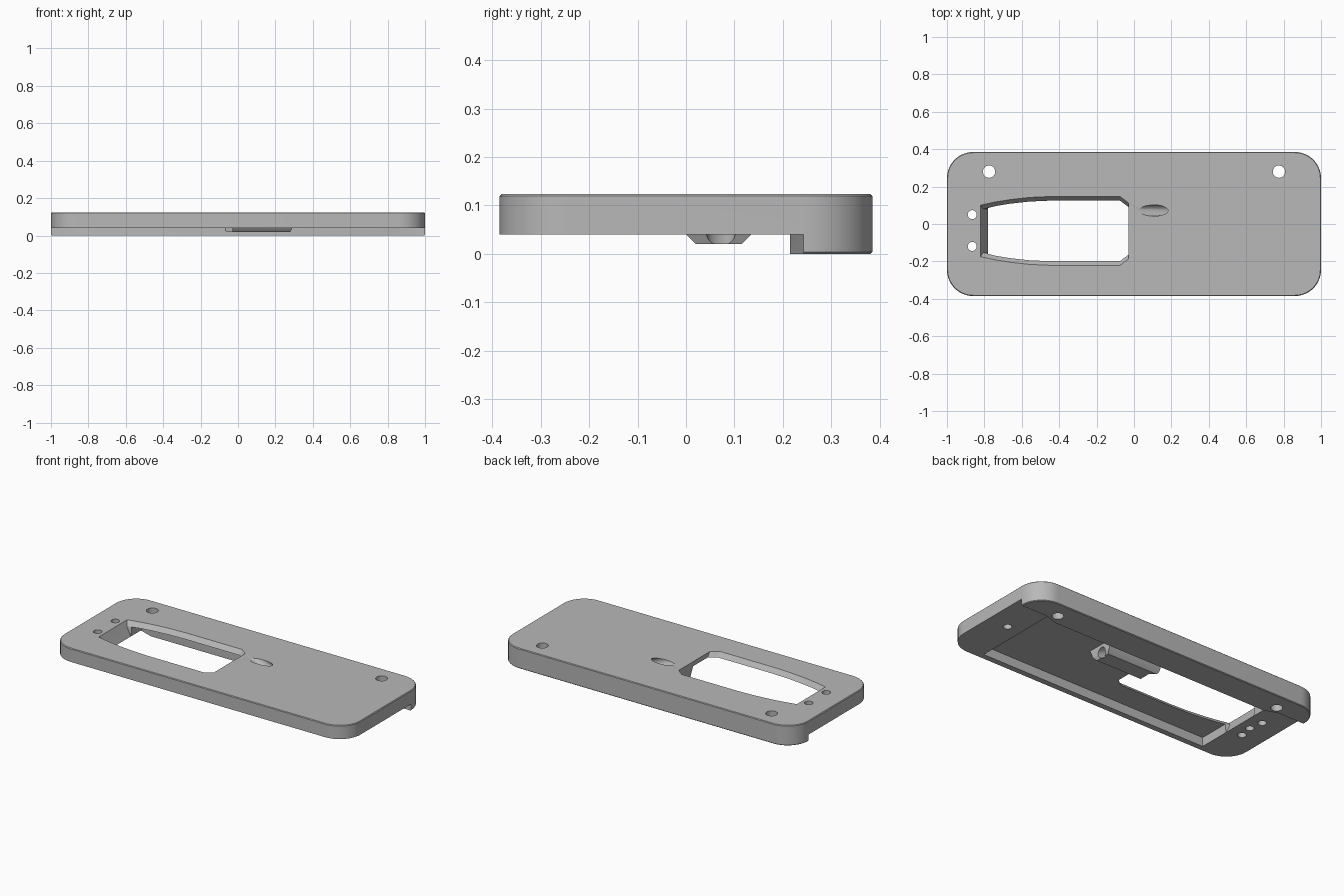
import bpy, math
from mathutils import Vector

default = bpy.data.objects.get("Cube")
if default:
    bpy.data.objects.remove(default, do_unlink=True)

grey = bpy.data.materials.new("plain grey")
grey.use_nodes = True
colour = (0.48, 0.48, 0.48, 1)
grey.diffuse_color = colour
grey.node_tree.nodes["Principled BSDF"].inputs["Base Color"].default_value = colour

TOP, UNDER, ROOF = 0.123, 0.04, 0.095


def loft(name, rings):
    """Closed solid through equal-length rings, bottom to top."""
    n = len(rings[0])
    verts = [p for ring in rings for p in ring]
    faces = [list(range(n))[::-1], list(range(len(verts) - n, len(verts)))]
    for r in range(len(rings) - 1):
        for i in range(n):
            j = (i + 1) % n
            faces.append((r * n + i, r * n + j, (r + 1) * n + j, (r + 1) * n + i))
    mesh = bpy.data.meshes.new(name)
    mesh.from_pydata(verts, [], faces)
    mesh.materials.append(grey)
    obj = bpy.data.objects.new(name, mesh)
    bpy.context.collection.objects.link(obj)
    return obj


def at(outline, z):
    return [(x, y, z) for x, y in outline]


def prism(name, outline, z0, z1):
    return loft(name, [at(outline, z0), at(outline, z1)])


def rectangle(x0, x1, y0, y1):
    return [(x0, y0), (x1, y0), (x1, y1), (x0, y1)]


def circle(x, y, r, n=32):
    return [(x + r * math.cos(i * math.tau / n), y + r * math.sin(i * math.tau / n))
            for i in range(n)]


def rounded(inset, radius=0.14, steps=12):
    """Outline of the plate with round corners."""
    pts = []
    for k, (sx, sy) in enumerate([(1, 1), (-1, 1), (-1, -1), (1, -1)]):
        cx, cy = sx * (1 - radius), sy * (0.385 - radius)
        for i in range(steps + 1):
            a = math.radians(90 * (k + i / steps))
            pts.append((cx + (radius - inset) * math.cos(a),
                        cy + (radius - inset) * math.sin(a)))
    return pts


def combine(target, tool, operation="DIFFERENCE"):
    mod = target.modifiers.new(tool.name, "BOOLEAN")
    mod.operation, mod.object, mod.solver = operation, tool, "EXACT"
    bpy.context.view_layer.objects.active = target
    bpy.ops.object.modifier_apply(modifier=mod.name)
    bpy.data.objects.remove(tool, do_unlink=True)


# Rounded body with fine chamfers on the rims
c = 0.004
plate = loft("base_plate", [at(rounded(c), 0), at(rounded(0), c),
                            at(rounded(0), TOP - c), at(rounded(c), TOP)])

# Cut away the underside in front of the back rail
half = [(1.2, -0.6), (1.2, 0.243), (0.82, 0.243), (0.74, 0.215)]
step = half + [(-x, y) for x, y in reversed(half)]
combine(plate, prism("rail_cutter", step, -0.1, UNDER))

# Shallow pocket in the underside
combine(plate, prism("pocket_cutter", rectangle(-0.78, 0.77, -0.35, 0.215), -0.1, ROOF))

# Tapered boss hanging in the pocket
def boss_ring(grow, z):
    return at(rectangle(-0.07, 0.28 + min(grow, 0.01), 0.02 - grow, 0.115 + grow), z)

boss = loft("boss", [boss_ring(0, 0.02), boss_ring(0.02, UNDER), boss_ring(0.05, ROOF + 0.01)])
combine(plate, boss, "UNION")

# Large opening, wider at the top
MID = -0.037

def opening(left, inset):
    side = [(-0.03, 0.15), (-0.075, 0.184), (-0.45, 0.184), (-0.56, 0.179),
            (-0.66, 0.168), (-0.74, 0.155), (left, 0.138)]
    side = [(x, w - inset) for x, w in side]
    return [(x, MID + w) for x, w in side] + [(x, MID - w) for x, w in reversed(side)]

combine(plate, loft("opening_cutter", [
    at(opening(-0.78, 0.022), -0.1), at(opening(-0.78, 0.022), UNDER),
    at(opening(-0.807, 0.022), ROOF), at(opening(-0.82, 0), TOP),
    at(opening(-0.82, 0), TOP + 0.1)]))

# Through holes in the rail and at the narrow end
for x, y, r in [(-0.775, 0.28, 0.033), (0.775, 0.28, 0.033),
                (-0.865, 0.05, 0.024), (-0.865, -0.12, 0.024)]:
    combine(plate, prism("hole_cutter", circle(x, y, r), -0.1, 0.3))

# Blind holes from below
for x in (-0.85, 0.865):
    combine(plate, prism("blind_cutter", circle(x, MID, 0.024), -0.1, 0.1))

# Slanted bore from the top face out through the end of the boss
slope = math.radians(23)
along = Vector((math.cos(slope), 0, -math.sin(slope)))
up = Vector((math.sin(slope), 0, math.cos(slope)))
mouth = Vector((0.105, 0.072, TOP))
rings = [[tuple(mouth + along * d + Vector((0, 1, 0)) * a + up * b)
          for a, b in circle(0, 0, 0.03)] for d in (-0.3, 0.35)]
combine(plate, loft("bore_cutter", rings))

bpy.ops.object.select_all(action="DESELECT")
plate.select_set(True)
bpy.context.view_layer.objects.active = plate
bpy.ops.object.shade_smooth_by_angle(angle=math.radians(25))
